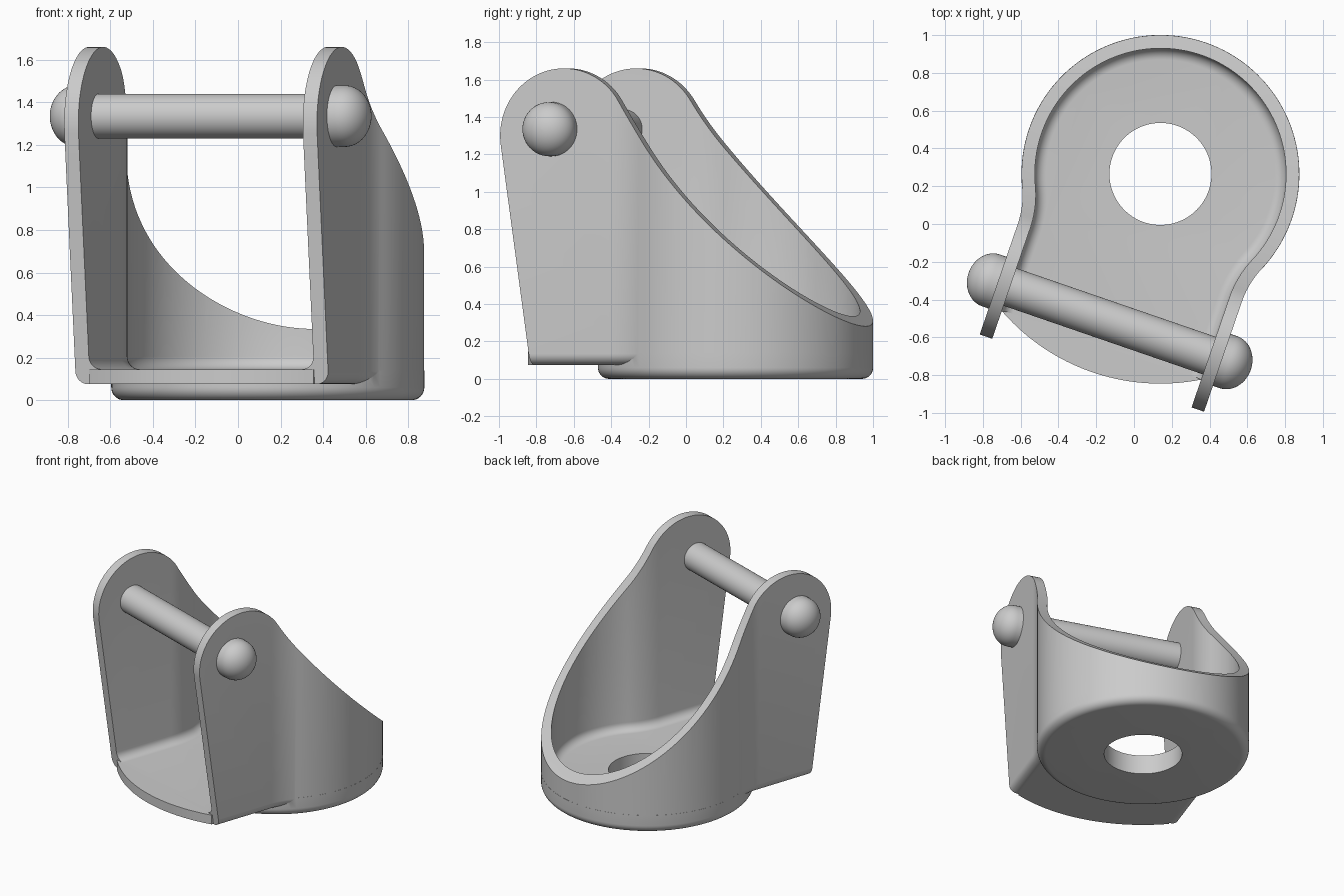
import bpy, bmesh
from math import sin, cos, pi, sqrt, atan2, radians
from mathutils import Matrix

cube = bpy.data.objects.get("Cube")
if cube:
    bpy.data.objects.remove(cube, do_unlink=True)

grey = bpy.data.materials.new("plain grey")
grey.use_nodes = True
COLOUR = (0.6, 0.6, 0.6, 1)
grey.diffuse_color = COLOUR
grey.node_tree.nodes["Principled BSDF"].inputs["Base Color"].default_value = COLOUR

# The bracket is modelled around its cup axis, then turned and moved into place
PLACE = Matrix.Translation((0.14, 0.265, 0)) @ Matrix.Rotation(radians(-19), 4, 'Z')
CUP_R, ARM_X, WALL, BLEND, FILLET = 0.735, 0.628, 0.07, 0.48, 0.06
FLOOR_TOP, PLATE_BOTTOM = 0.145, 0.075


def loft(name, rings, closed=False):
    """Skin a stack of equal-length rings; cap the ends."""
    bm = bmesh.new()
    loops = [[bm.verts.new(p) for p in ring] for ring in rings]
    for a, b in zip(loops, loops[1:]):
        for i in range(len(a)):
            j = (i + 1) % len(a)
            bm.faces.new((a[i], a[j], b[j], b[i]))
    bm.faces.new(loops[0][::-1])
    bm.faces.new(loops[-1])
    bmesh.ops.recalc_face_normals(bm, faces=bm.faces)
    mesh = bpy.data.meshes.new(name)
    bm.to_mesh(mesh)
    bm.free()
    mesh.materials.append(grey)
    ob = bpy.data.objects.new(name, mesh)
    bpy.context.collection.objects.link(ob)
    ob.matrix_world = PLACE
    return ob


def arc(cx, cy, r, a0, a1, n):
    return [(cx + r * cos(a0 + (a1 - a0) * i / n), cy + r * sin(a0 + (a1 - a0) * i / n))
            for i in range(n + 1)]


def keyhole(inset, reach):
    """Round cup flowing through concave blends into two parallel arms."""
    r, half, blend = CUP_R - inset, ARM_X - inset, BLEND + inset
    cx = half + blend
    c = sqrt((r + blend) ** 2 - cx ** 2)
    phi = atan2(c, cx)
    side = [(half, -reach)] + arc(cx, -c, blend, pi, pi - phi, 14)
    back = arc(0, 0, r, -phi, pi + phi, 96)[1:-1]
    return side + back + [(-x, y) for x, y in reversed(side)]


def circle(r):
    return arc(0, 0, r, 0, 2 * pi, 128)[:-1]


def rounded_prism(name, outline, z0, z1, steps=8):
    """Extrude outline(inset) upward with a rounded bottom edge."""
    rings = []
    for i in range(steps + 1):
        a = pi / 2 * i / steps
        z = z0 + FILLET * (1 - cos(a))
        rings.append([(x, y, z) for x, y in outline(FILLET * (1 - sin(a)))])
    rings.append([(x, y, z1) for x, y in outline(0)])
    return loft(name, rings)


def flat_prism(name, outline, z0, z1):
    return loft(name, [[(x, y, z) for x, y in outline] for z in (z0, z1)])


def combine(body, tool, operation):
    tool.hide_render = True
    mod = body.modifiers.new(operation, 'BOOLEAN')
    mod.operation, mod.solver, mod.object = operation, 'EXACT', tool
    bpy.context.view_layer.update()
    bpy.context.view_layer.objects.active = body
    bpy.ops.object.modifier_apply(modifier=mod.name)
    bpy.data.objects.remove(tool, do_unlink=True)


def smooth(ob):
    bpy.ops.object.select_all(action='DESELECT')
    ob.select_set(True)
    bpy.context.view_layer.objects.active = ob
    bpy.ops.object.shade_smooth_by_angle(angle=radians(30))


# Cup, arms and floor
body = rounded_prism("cup_and_arms", lambda i: keyhole(i, 1.3), PLATE_BOTTOM, 1.8)
base = rounded_prism("base_disc", lambda i: circle(CUP_R + 0.0008 - i), 0, 0.14)
combine(body, base, 'UNION')
cavity = rounded_prism("cavity", lambda i: keyhole(WALL + i, 1.4), FLOOR_TOP, 2)
combine(body, cavity, 'DIFFERENCE')

# Side silhouette: slanted front, round arm tops, sweeping rim
top = arc(-0.755, 1.3, 0.36, pi + radians(8), radians(31), 40)
p0, p1, p2 = top[-1], (-0.08, 0.88), (0.85, 0.195)
rim = [tuple((1 - t) ** 2 * a + 2 * t * (1 - t) * b + t * t * c for a, b, c in zip(p0, p1, p2))
       for t in [i / 32 for i in range(1, 33)]]
side = [(0.85, -0.1), (-0.92, -0.1), (-0.945, PLATE_BOTTOM)] + top + rim
silhouette = loft("silhouette", [[(x, y, z) for y, z in side] for x in (-1.2, 1.2)])
combine(body, silhouette, 'INTERSECT')
combine(body, flat_prism("base_hole", circle(0.27), -0.2, 0.4), 'DIFFERENCE')

# Curved front edge of the floor
inner = ARM_X - WALL
spread = atan2(inner, sqrt(1.11 ** 2 - inner ** 2))
lip = arc(0, 0, 1.11, -pi / 2 - spread, -pi / 2 + spread, 40)
lip = [(-inner, -0.9)] + lip + [(inner, -0.9)]
combine(body, flat_prism("floor_lip", lip, PLATE_BOTTOM, FLOOR_TOP), 'UNION')
smooth(body)

# Cross pin with a domed head at each end
PIN_Y, PIN_Z = -0.825, 1.335


def turned(name, profile, n=48):
    rings = [[(x, PIN_Y + r * cos(2 * pi * i / n), PIN_Z + r * sin(2 * pi * i / n))
              for i in range(n)] for x, r in profile]
    smooth(loft(name, rings))


turned("cross_pin", [(-0.64, 0.105), (0.64, 0.105)])
dome = [(0.665 + 0.125 * sin(a), 0.145 * cos(a)) for a in [pi / 2 * i / 12.2 for i in range(13)]]
for name, s in (("left_pin_head", 1), ("right_pin_head", -1)):
    turned(name, [(s * x, r) for x, r in [(0.62, 0.145)] + dome])
